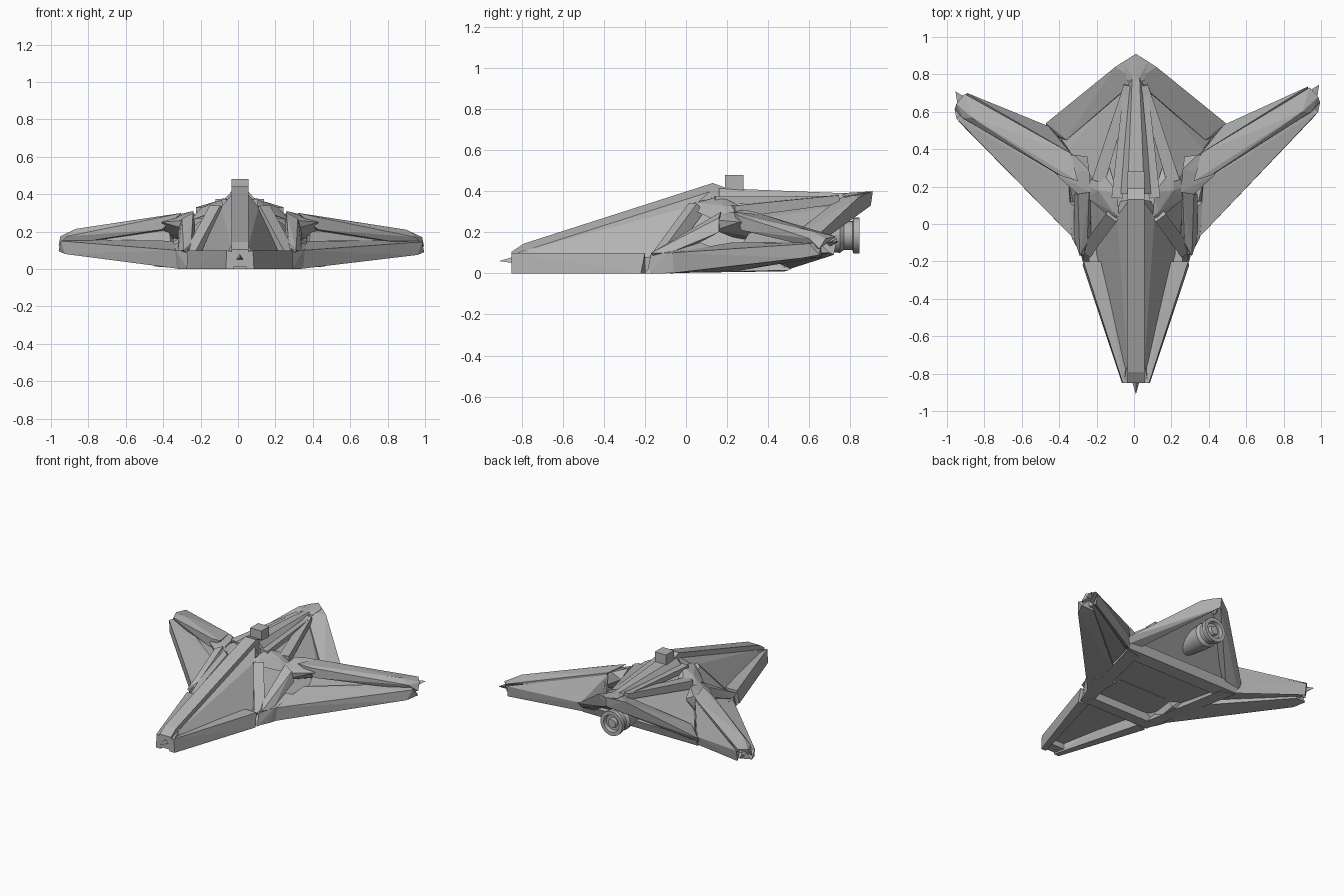
import bpy
import bmesh
import math
from mathutils import Vector

old = bpy.data.objects.get("Cube")
if old:
    bpy.data.objects.remove(old, do_unlink=True)

CENTRE_X = .01

grey = bpy.data.materials.new("hull grey")
grey.use_nodes = True
GREY = (.45, .45, .45, 1)
grey.diffuse_color = GREY
grey.node_tree.nodes["Principled BSDF"].inputs["Base Color"].default_value = GREY


def finish(name, bm, mirrored=False):
    """Turn a bmesh into a grey object, optionally mirrored across the keel."""
    bmesh.ops.recalc_face_normals(bm, faces=bm.faces[:])
    mesh = bpy.data.meshes.new(name)
    bm.to_mesh(mesh)
    bm.free()
    mesh.materials.append(grey)
    obj = bpy.data.objects.new(name, mesh)
    obj.location.x = CENTRE_X
    bpy.context.collection.objects.link(obj)
    if mirrored:
        mod = obj.modifiers.new("Mirror", 'MIRROR')
        mod.use_mirror_merge = False
    return obj


def block(name, places, pair=False):
    """Faceted convex block around the given corners."""
    bm = bmesh.new()
    verts = [bm.verts.new(p) for p in places]
    result = bmesh.ops.convex_hull(bm, input=verts)
    spare = set(result["geom_interior"]) | set(result["geom_unused"])
    spare = [v for v in spare if isinstance(v, bmesh.types.BMVert)]
    bmesh.ops.delete(bm, geom=spare, context='VERTS')
    bmesh.ops.dissolve_limit(bm, angle_limit=math.radians(1),
                             verts=bm.verts[:], edges=bm.edges[:])
    return finish(name, bm, pair)


def solid(name, *points, pair=False):
    """A pair is mirrored, a single block spans the centreline."""
    places = [Vector(p) for p in points]
    if not pair:
        places += [Vector((-p.x, p.y, p.z)) for p in places if p.x > 0]
    return block(name, places, pair)


def wing_part(name, *points):
    """Left part as given; the right one is mirrored and swept slightly forward."""
    block("left_" + name, [Vector(p) for p in points])
    swept = []
    for x, y, z in points:
        reach = max(0, (x - .35) / .6)
        swept.append(Vector((.015 * reach - x, y - .035 * reach, z + .005 * reach)))
    block("right_" + name, swept)


def beam(name, start, end, width, height, taper=1.0):
    """Mirrored square bar between two joints."""
    a, b = Vector(start), Vector(end)
    along = (b - a).normalized()
    side = along.cross(Vector((0, 0, 1))).normalized()
    up = side.cross(along)
    corners = []
    for place, scale in ((a, 1.0), (b, taper)):
        for i in (-1, 1):
            for j in (-1, 1):
                corners.append(place + (side * i * width + up * j * height) * scale / 2)
    return block(name, corners, pair=True)


# Joints shared by several frame members
HIP = (.26, -.14, .06)
COLLAR = (.12, .05, .32)
ROOF_CORNER = (.2, .23, .3)
TAIL_NECK = (.04, .74, .36)

# Front hull: recessed faceted core, side rails and top ridge
solid("front_core",
      (.04, -.83, .05), (.04, -.83, .1), (.22, -.17, .06), (.19, -.17, .095),
      (.1, .04, .33), (.035, .13, .41), (.2, .1, .06))
solid("front_side_rail",
      (.035, -.85, 0), (.075, -.85, 0), (.035, -.85, .09), (.07, -.85, .1),
      (.21, -.2, 0), (.285, -.22, 0), (.17, -.2, .1), (.28, -.2, .1), pair=True)
solid("nose_block",
      (.06, -.845, .01), (.065, -.845, .09), (.07, -.77, .01), (.05, -.77, .12))
solid("front_ridge",
      (.045, -.85, .07), (.045, -.85, .105), (.045, -.79, .145),
      (.045, .13, .44), (.045, .2, .415), (.045, .2, .34))
solid("nose_spike", (.02, -.84, .05), (0, -.84, .08), (0, -.91, .06))

# Rear hull: core, spine and cube on top
solid("rear_core",
      (.23, -.15, .06), (.41, .47, .065), (.36, .4, .14), (.1, .1, .31),
      (.22, .24, .25), (.06, .73, .325), (0, .82, .34))
solid("rear_spine",
      (.045, .16, .415), (.09, .16, .365), (.025, .62, .38),
      (.05, .76, .34), (.02, .78, .39))
solid("roof_shoulder",
      (.09, .04, .345), (.13, .03, .31), (.1, .17, .375), (.12, .06, .345),
      (.2, .18, .33), (.26, .2, .275), (.2, .3, .31), (.26, .14, .26), (.14, .3, .3),
      pair=True)
solid("roof_cube",
      (.045, .19, .39), (.045, .28, .39), (.045, .19, .48), (.045, .28, .48))

# Tail frame running from the high tip down to the rear corners
solid("tail_rail",
      (0, .91, .4), (0, .9, .33), (0, .77, .385), (.11, .84, .37), (.05, .72, .32),
      (.48, .54, .09), (.485, .5, .04), (.37, .45, .13), (.42, .46, .02), pair=True)
solid("tail_cap", (0, .91, .4), (.06, .86, .39), (.05, .77, .375), (0, .75, .39), (0, .84, .3))

# Underside frame
solid("bottom_cross_rail",
      (.43, .42, .01), (.46, .51, .02), (.43, .44, .08), (.46, .53, .08))
solid("bottom_side_rail",
      (.21, -.2, 0), (.285, -.2, 0), (.27, -.15, .08), (.35, .48, .01),
      (.46, .5, .015), (.42, .48, .09), (.35, .1, .005), pair=True)
solid("bottom_middle_rail", (.25, -.2, 0), (.25, -.12, 0), (.25, -.2, .08), (.25, -.12, .08))

# Struts that tie the ridge, roof and hips together
beam("collar_strut", HIP, COLLAR, .07, .06)
solid("shoulder_strut",
      (.24, -.14, .04), (.3, -.17, .1), (.33, -.08, .1), (.26, -.1, .14),
      (.25, .17, .3), (.31, .16, .27), (.33, .16, .2), (.24, .16, .24), pair=True)
beam("outer_roof_rail", ROOF_CORNER, TAIL_NECK, .07, .06, taper=.7)
beam("inner_roof_rail", (.1, .14, .355), TAIL_NECK, .06, .04, taper=.8)

# Wings: root, two spars, trailing panel and recessed web between the spars
wing_part("wing_root",
          (.28, -.19, 0), (.28, -.17, .1), (.32, -.11, 0), (.34, -.08, .1), (.4, .1, .01),
          (.24, .12, .01), (.24, .02, .17), (.36, .12, .13))
wing_part("shoulder_joint",
          (.24, .17, .29), (.25, .29, .31), (.33, .37, .29), (.26, .36, .25),
          (.42, .36, .25), (.42, .26, .25), (.3, .15, .26), (.28, .14, .21),
          (.4, .38, .17), (.27, .3, .15))
wing_part("lower_spar",
          (.32, -.08, 0), (.34, -.07, .1), (.4, .04, .01), (.42, .05, .1),
          (.36, .24, .01), (.36, .22, .15), (.95, .57, .075), (.985, .65, .09),
          (.975, .6, .145), (.89, .66, .08), (.92, .66, .155))
wing_part("upper_spar",
          (.31, .23, .3), (.4, .26, .28), (.42, .27, .21), (.35, .38, .285),
          (.4, .4, .2), (.89, .6, .21), (.94, .6, .17), (.975, .68, .17),
          (.93, .73, .18), (.985, .65, .12))
wing_part("trailing_panel",
          (.35, .38, .27), (.36, .4, .05), (.47, .53, .09), (.44, .5, .02),
          (.92, .735, .17), (.92, .72, .09), (.89, .65, .13))
wing_part("web",
          (.36, .22, .05), (.36, .28, .12), (.38, .32, .22), (.36, .4, .22),
          (.38, .42, .04), (.93, .65, .15), (.93, .65, .1), (.92, .7, .1))
wing_part("tip_spike", (.94, .7, .13), (.94, .72, .16), (.97, .68, .15), (.98, .745, .155))

# Engine nozzle, turned about the fore-aft axis
PROFILE = [(.06, .54), (.08, .68), (.085, .75), (.07, .77), (.07, .81), (.088, .815),
           (.088, .845), (.062, .845), (.056, .82), (.036, .82), (.03, .84), (0, .84)]
bm = bmesh.new()
outline = [bm.verts.new((r, y, 0)) for r, y in PROFILE]
edges = [bm.edges.new(pair) for pair in zip(outline, outline[1:])]
bmesh.ops.spin(bm, geom=outline + edges, cent=(0, 0, 0), axis=(0, 1, 0),
               angle=math.tau, steps=20, use_merge=True)
bmesh.ops.remove_doubles(bm, verts=bm.verts[:], dist=.0005)
engine = finish("engine_nozzle", bm)
engine.location.z = .185
bpy.ops.object.select_all(action='DESELECT')
engine.select_set(True)
bpy.context.view_layer.objects.active = engine
bpy.ops.object.shade_smooth_by_angle(angle=math.radians(30))
